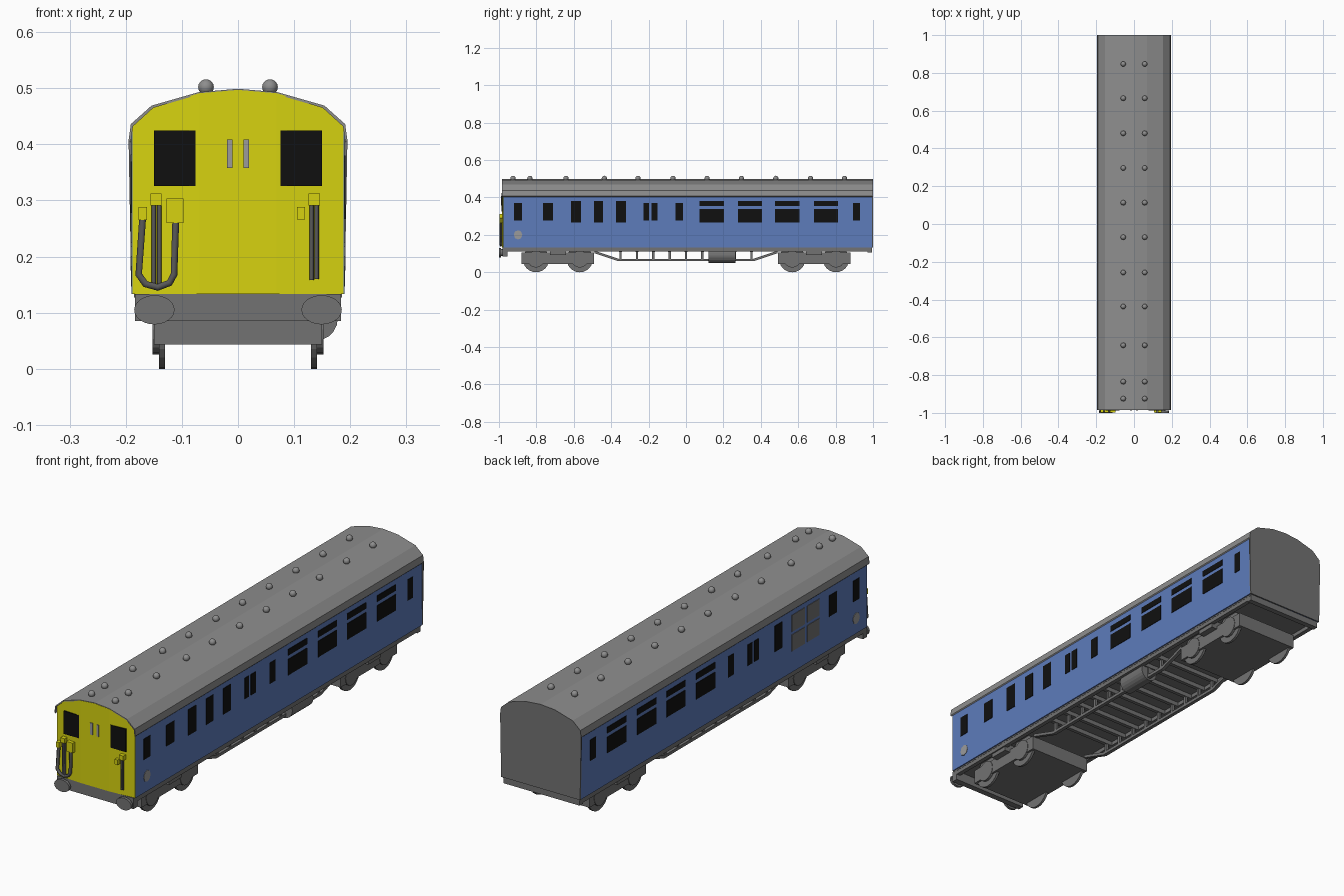
import bpy, bmesh, math
from mathutils import Matrix

if "Cube" in bpy.data.objects:
    bpy.data.objects.remove(bpy.data.objects["Cube"])


def material(name, rgb):
    m = bpy.data.materials.new(name)
    m.diffuse_color = (*rgb, 1)
    m.use_nodes = True
    m.node_tree.nodes["Principled BSDF"].inputs["Base Color"].default_value = m.diffuse_color
    return m


YELLOW = material("warning yellow", (0.68, 0.65, 0.005))
BLUE = material("body blue", (0.11, 0.20, 0.50))
BLACK = material("window black", (0.005, 0.005, 0.005))
ROOF = material("roof grey", (0.27, 0.27, 0.27))
DARK = material("underframe grey", (0.17, 0.17, 0.17))
LIGHT = material("fitting grey", (0.33, 0.33, 0.33))
HOSE = material("hose grey", (0.10, 0.10, 0.10))


def finish(name, bm, mat, smooth=False):
    bmesh.ops.recalc_face_normals(bm, faces=bm.faces)
    me = bpy.data.meshes.new(name)
    for f in bm.faces:
        f.smooth = smooth
    bm.to_mesh(me)
    bm.free()
    me.materials.append(mat)
    ob = bpy.data.objects.new(name, me)
    bpy.context.collection.objects.link(ob)
    return ob


def add_box(bm, x, y, z):
    m = Matrix.Translation([(a + b) / 2 for a, b in (x, y, z)])
    s = Matrix.Diagonal([abs(b - a) for a, b in (x, y, z)] + [1])
    bmesh.ops.create_cube(bm, size=1, matrix=m @ s)


def boxes(name, mat, items):
    bm = bmesh.new()
    for it in items:
        add_box(bm, *it)
    return finish(name, bm, mat)


def add_prism(bm, pts, axis, a, b):
    """Extrude a 2D profile along x (pts are y,z) or along y (pts are x,z)."""
    place = (lambda p, t: (t, p[0], p[1])) if axis == 'x' else (lambda p, t: (p[0], t, p[1]))
    v0 = [bm.verts.new(place(p, a)) for p in pts]
    v1 = [bm.verts.new(place(p, b)) for p in pts]
    bm.faces.new(v0)
    bm.faces.new(v1[::-1])
    for i in range(len(pts)):
        j = (i + 1) % len(pts)
        bm.faces.new((v0[i], v0[j], v1[j], v1[i]))


def oval(u, v, ru, rv, n):
    return [(u + ru * math.cos(2 * math.pi * i / n), v + rv * math.sin(2 * math.pi * i / n))
            for i in range(n)]


def tube(name, pts, r, mat):
    cu = bpy.data.curves.new(name, 'CURVE')
    cu.dimensions = '3D'
    cu.bevel_depth, cu.bevel_resolution, cu.use_fill_caps = r, 1, True
    sp = cu.splines.new('POLY')
    sp.points.add(len(pts) - 1)
    for p, c in zip(sp.points, pts):
        p.co = (*c, 1)
    cu.materials.append(mat)
    ob = bpy.data.objects.new(name, cu)
    bpy.context.collection.objects.link(ob)
    bpy.ops.object.select_all(action='DESELECT')
    ob.select_set(True)
    bpy.context.view_layer.objects.active = ob
    bpy.ops.object.convert(target='MESH')


# Body shell and arched roof
half = [(0.195, 0.407), (0.191, 0.436), (0.154, 0.469), (0.07, 0.493), (0, 0.499)]
arch = half + [(-x, z) for x, z in half[-2::-1]]
inner = [(x * 0.98, z - 0.004) for x, z in arch]
boxes("body", BLUE, [((-0.19, 0.19), (-0.975, 0.997), (0.133, 0.425))])
bm = bmesh.new()
add_prism(bm, arch + inner[::-1], 'y', -0.984, 0.997)
finish("roof", bm, ROOF)
bm = bmesh.new()
add_prism(bm, [(0.19, 0.133)] + arch + [(-0.19, 0.133)], 'y', 0.994, 1.0)
finish("rear_wall", bm, DARK)

# Slightly bowed front panel, built in upright strips
bm = bmesh.new()
cols = []
for x, z in [(x * 0.985, z - 0.002) for x, z in arch[1:-1]]:
    y = -0.985 + max(0, abs(x) - 0.07) * 0.065
    cols.append([bm.verts.new(c) for c in ((x, y, 0.133), (x, y, z), (x, -0.97, z), (x, -0.97, 0.133))])
for a, b in zip(cols, cols[1:]):
    for i in range(4):
        j = (i + 1) % 4
        bm.faces.new((a[i], a[j], b[j], b[i]))
bm.faces.new(cols[0])
bm.faces.new(cols[-1][::-1])
finish("front_panel", bm, YELLOW)

# Front windows and grab handles
boxes("front_windows", BLACK, [((s * 0.076, s * 0.15), (-0.9865, -0.978), (0.326, 0.425)) for s in (-1, 1)])
boxes("front_handles", LIGHT, [((s * 0.0095, s * 0.02), (-0.988, -0.983), (0.358, 0.409)) for s in (-1, 1)])

# Side windows: doors (short), tall lights and wide two-part lights
SHORT, TALL = (0.278, 0.369), (0.267, 0.38)
wide = [(0.072, 0.203), (0.278, 0.406), (0.477, 0.608), (0.684, 0.813)]
common = [(y, SHORT) for y in [(-0.92, -0.877), (-0.765, -0.711), (-0.227, -0.198), (-0.184, -0.152),
                               (-0.056, -0.016), (0.893, 0.93)]]
common += [(y, z) for y in wide for z in ((0.353, 0.38), (0.267, 0.337))]
right = common + [(y, TALL) for y in [(-0.615, -0.561), (-0.492, -0.444), (-0.374, -0.322)]]
left = common + [((-0.39, -0.338), TALL)]
for name, s, panes in (("right_windows", 1, right), ("left_windows", -1, left)):
    boxes(name, BLACK, [((s * 0.187, s * 0.192), y, z) for y, z in panes])

# Left-hand ventilation grille of four panels
boxes("side_grille", DARK, [((-0.192, -0.187), y, z) for y in ((-0.545, -0.455), (-0.645, -0.56))
                            for z in ((0.225, 0.297), (0.31, 0.382))])

# Plain round side plates
bm = bmesh.new()
for s in (-1, 1):
    add_prism(bm, oval(-0.898, 0.2, 0.023, 0.025, 8), 'x', s * 0.187, s * 0.192)
finish("side_plates", bm, LIGHT)

# Roof vents in two rows
bm = bmesh.new()
for y in (-0.925, -0.835, -0.642, -0.437, -0.257, -0.07, 0.113, 0.296, 0.48, 0.666, 0.847):
    for s in (-1, 1):
        bmesh.ops.create_uvsphere(bm, u_segments=12, v_segments=8, radius=0.014,
                                  matrix=Matrix.Translation((s * 0.057, y, 0.502)))
finish("roof_vents", bm, ROOF, True)

# Underframe: floor, solebars, buffer beam, cross beams
boxes("floor", DARK, [((-0.185, 0.185), (-0.972, 0.994), (0.127, 0.134))])
boxes("solebars", DARK, [((s * 0.165, s * 0.184), (-0.972, 0.994), (0.11, 0.13)) for s in (-1, 1)])
boxes("buffer_beam", DARK, [((-0.184, 0.184), (-0.982, -0.955), (0.085, 0.133))])
boxes("rear_beam", DARK, [((-0.184, 0.184), (0.97, 0.994), (0.105, 0.13))])
posts = [-0.35 + i * 0.0875 for i in range(9)]
boxes("cross_beams", DARK, [((-0.165, 0.165), (y - 0.008, y + 0.008), (0.108, 0.128)) for y in posts])

# Truss rods with posts
bm = bmesh.new()
top = [(-0.49, 0.115), (-0.36, 0.072), (0.36, 0.072), (0.49, 0.115)]
for s in (-1, 1):
    add_prism(bm, top + [(y, z - 0.013) for y, z in top[::-1]], 'x', s * 0.132, s * 0.148)
    for y in posts:
        add_box(bm, (s * 0.134, s * 0.146), (y - 0.006, y + 0.006), (0.068, 0.128))
finish("trusses", bm, DARK)

# Equipment cylinder on the right only
bm = bmesh.new()
add_prism(bm, oval(0.138, 0.09, 0.04, 0.04, 20), 'y', 0.12, 0.265)
finish("air_tank", bm, DARK)

# Bogies with bolsters and wheels
for name, c in (("front", -0.685), ("rear", 0.685)):
    boxes(name + "_bogie", DARK, [((-0.15, 0.15), (c - 0.194, c + 0.194), (0.043, 0.105)),
                                  ((-0.178, 0.178), (c - 0.043, c + 0.043), (0.092, 0.13))])
    bm = bmesh.new()
    for y in (c - 0.117, c + 0.117):
        for s in (-1, 1):
            add_prism(bm, oval(y, 0.07, 0.07, 0.07, 24), 'x', s * 0.13, s * 0.141)
            add_prism(bm, oval(y, 0.07, 0.045, 0.045, 16), 'x', s * 0.13, s * 0.152)
    finish(name + "_wheels", bm, DARK)

# Oval buffers at the front
bm = bmesh.new()
for s in (-1, 1):
    add_prism(bm, oval(s * 0.149, 0.105, 0.036, 0.026, 24), 'y', -1.0, -0.988)
    add_prism(bm, oval(s * 0.149, 0.105, 0.018, 0.018, 16), 'y', -0.99, -0.97)
finish("buffers", bm, DARK)

# Jumper boxes and hoses on the front
jumpers = [(-0.17, 0.0075, 0.265, 0.288), (-0.146, 0.01, 0.291, 0.312), (-0.112, 0.015, 0.26, 0.303),
           (0.136, 0.01, 0.291, 0.312), (0.112, 0.007, 0.266, 0.288)]
boxes("jumper_boxes", YELLOW, [((x - w, x + w), (-0.998, -0.975), (a, b)) for x, w, a, b in jumpers])
loop = [(-0.17, 0.268), (-0.177, 0.168), (-0.165, 0.151), (-0.143, 0.145), (-0.122, 0.153),
        (-0.114, 0.168), (-0.111, 0.262)]
tube("jumper_loop", [(x, -0.99, z) for x, z in loop], 0.007, HOSE)
for i, (x, z) in enumerate([(-0.15, 0.15), (-0.14, 0.15), (0.131, 0.158), (0.14, 0.16)]):
    tube("hose_%d" % (i + 1), [(x, -0.989, 0.295), (x, -0.989, z)], 0.004, HOSE)
